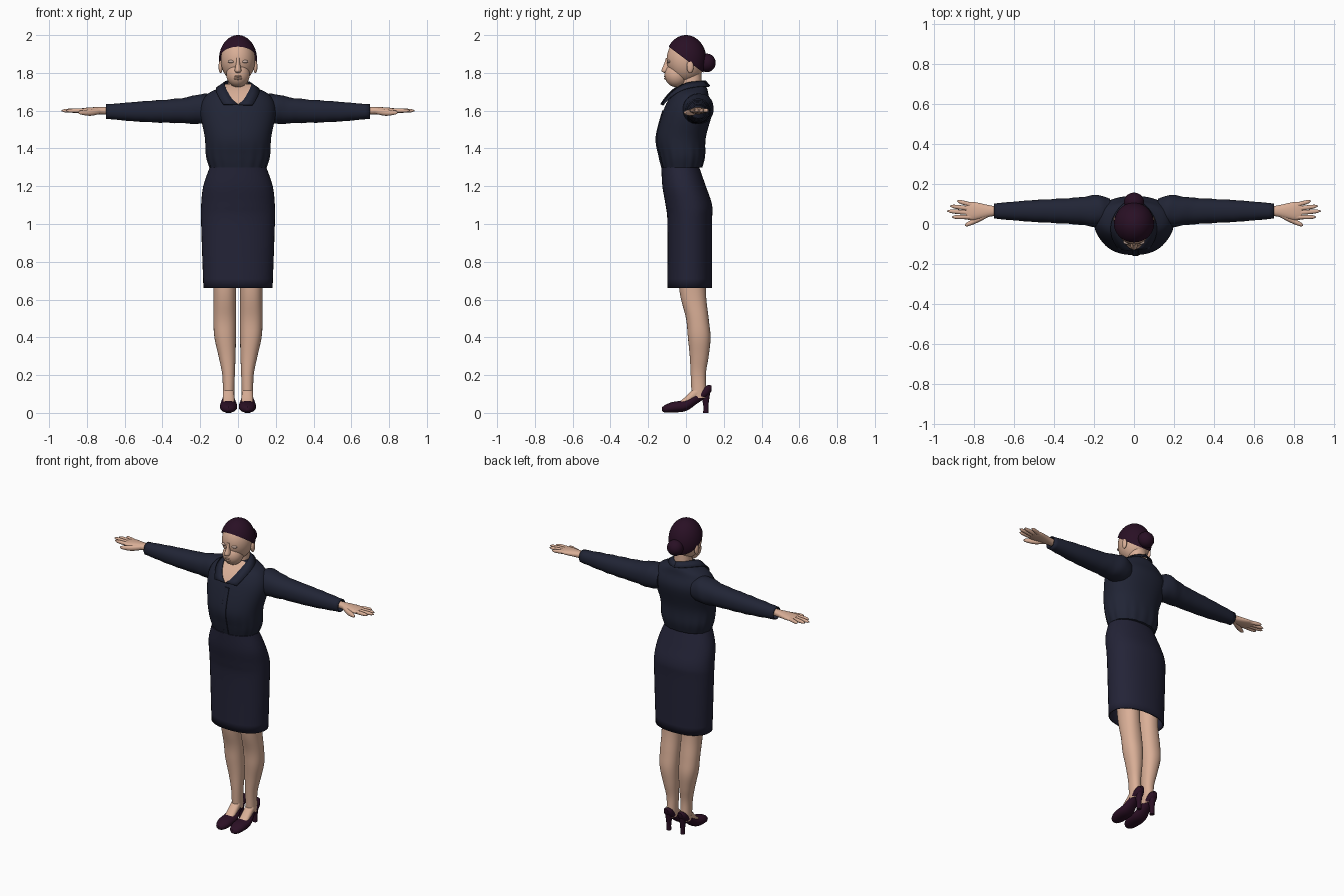
import bpy, bmesh
from math import sin, cos, pi, copysign
from mathutils import Matrix, Vector

default_cube = bpy.data.objects.get("Cube")
if default_cube:
    bpy.data.objects.remove(default_cube, do_unlink=True)


def material(name, *colour):
    mat = bpy.data.materials.new(name)
    mat.use_nodes = True
    mat.diffuse_color = (*colour, 1)
    shader = mat.node_tree.nodes["Principled BSDF"]
    shader.inputs["Base Color"].default_value = (*colour, 1)
    return mat


SKIN = material("skin", .7, .43, .31)
EYE = material("pale_eye", .58, .42, .36)
BLOUSE = material("navy_blouse", .015, .018, .036)
SKIRT = material("navy_skirt", .017, .017, .038)
HAIR = material("dark_plum_hair", .022, .005, .018)
SHOE = material("dark_plum_shoe", .024, .005, .018)


def finish(name, bm, mat, thickness=0):
    """Turn a bmesh into an object, smooth except at sharp edges."""
    bmesh.ops.recalc_face_normals(bm, faces=bm.faces)
    for face in bm.faces:
        face.smooth = True
    for edge in bm.edges:
        edge.smooth = edge.calc_face_angle(0) < .8
    mesh = bpy.data.meshes.new(name)
    bm.to_mesh(mesh)
    bm.free()
    mesh.materials.append(mat)
    obj = bpy.data.objects.new(name, mesh)
    bpy.context.collection.objects.link(obj)
    if thickness:
        solidify = obj.modifiers.new("thickness", "SOLIDIFY")
        solidify.thickness = thickness
        solidify.offset = -1


def smooth_rings(rings, steps=5):
    """Pass a smooth spline through the given rings."""
    keys = [Vector((*ring[:4], ring[-1])) for ring in rings]
    result = [keys[0]]
    for i in range(len(keys) - 1):
        a, b = keys[i], keys[i + 1]
        before = keys[max(i - 1, 0)]
        after = keys[min(i + 2, len(keys) - 1)]
        for step in range(1, steps + 1):
            f = step / steps
            ease = f * f * (3 - 2 * f)
            leave = (b - before) / 2 * f * (1 - f) ** 2
            arrive = (after - a) / 2 * f * f * (1 - f)
            result.append(a.lerp(b, ease) + leave - arrive)
    return result


def loft(name, axis, rings, mat, at=(0, 0, 0), side=1, sides=40, power=2.2,
         open_start=False, open_end=False, thickness=0, fold=None):
    """Skin rings (position, centre u, centre v, radius u[, radius v])."""
    bm = bmesh.new()
    loops = []
    for t, u, v, radius_u, radius_v in smooth_rings(rings):
        loop = []
        for i in range(sides):
            angle = 2 * pi * i / sides
            c, s = cos(angle), sin(angle)
            swell = 1 + fold(t, angle) if fold else 1
            point = [u + swell * radius_u * copysign(abs(c) ** (2 / power), c),
                     v + swell * radius_v * copysign(abs(s) ** (2 / power), s)]
            point.insert("xyz".index(axis), t)
            point = Vector(point) + Vector(at)
            point.x *= side
            loop.append(bm.verts.new(point))
        loops.append(loop)
    for low, high in zip(loops, loops[1:]):
        for i in range(sides):
            bm.faces.new((low[i - 1], low[i], high[i], high[i - 1]))
    if not open_start:
        bm.faces.new(loops[0])
    if not open_end:
        bm.faces.new(loops[-1])
    finish(name, bm, mat, thickness)


def ball(name, centre, size, mat, cut=None):
    """Ellipsoid, optionally keeping only what lies above a plane."""
    bm = bmesh.new()
    bmesh.ops.create_uvsphere(bm, u_segments=40, v_segments=28, radius=1)
    place = Matrix.Translation(centre) @ Matrix.Diagonal((*size, 1))
    bmesh.ops.transform(bm, matrix=place, verts=bm.verts)
    if cut:
        point, normal = cut
        geometry = bm.verts[:] + bm.edges[:] + bm.faces[:]
        bmesh.ops.bisect_plane(bm, geom=geometry, plane_co=point,
                               plane_no=normal, clear_inner=True)
        rim = [edge for edge in bm.edges if edge.is_boundary]
        bmesh.ops.holes_fill(bm, edges=rim)
    finish(name, bm, mat)


def sheet(name, first, second, mat, thickness=0):
    """Strip of faces between two lines of points."""
    bm = bmesh.new()
    a, b = ([bm.verts.new(p) for p in line] for line in (first, second))
    for i in range(1, len(a)):
        bm.faces.new((a[i - 1], a[i], b[i], b[i - 1]))
    finish(name, bm, mat, thickness)


# Skirt with an open hem
loft("pencil_skirt", "z", [
    (.66, 0, .02, .183, .118), (1, 0, .02, .195, .118), (1.1, 0, .015, .195, .123),
    (1.2, 0, -.01, .184, .115), (1.3, 0, -.03, .15, .1)],
    SKIRT, open_start=True, thickness=.008)

# Blouse body gathered at the waist, with a front placket
body = [(.3, 0, -.02, .15, .105), (.36, 0, -.02, .168, .12), (.46, 0, -.025, .176, .13),
        (.6, 0, .01, .2, .13), (.68, 0, .02, .17, .1), (.72, 0, .03, .1, .08),
        (.74, 0, .03, .06, .06)]


def gathers(height, angle):
    return .014 * cos(16 * angle) * max(0, min(1, 4 - 9 * height))


loft("blouse_body", "z", body, BLOUSE, at=(0, 0, 1), sides=96, fold=gathers)
placket = [(z, 0, y - depth, .015, .006) for z, x, y, width, depth in body[:4]]
loft("button_placket", "z", placket, BLOUSE, at=(.007, 0, 1), power=5)


# Collar and neckline share the fold line, running from nape (0) to chest (1)
def fold_point(s, side):
    return (side * .07 * abs(sin(pi * s)) ** .6, .1 - .232 * s, 1.757 - .125 * s ** 3)


def edge_point(s, side):
    return (side * .115 * sin(.83 * pi * s) ** .6, .125 - .25 * s, 1.73 - .1 * s ** 3)


count = 16
for side, tag in ((1, "left"), (-1, "right")):
    run = [i / count for i in range(count + 1)]
    sheet(tag + "_collar", [fold_point(s, side) for s in run],
          [edge_point(s, side) for s in run], BLOUSE, thickness=.005 * side)
chest = run[count // 2:]
sheet("open_neckline", [fold_point(s, 1) for s in chest],
      [fold_point(s, -1) for s in chest], SKIN)

# Neck and head
loft("neck", "z", [(1.68, 0, .03, .055), (1.84, 0, .03, .05)], SKIN)
ball("skull", (0, 0, 1.87), (.091, .102, .12), SKIN)
ball("jaw", (0, -.05, 1.79), (.062, .063, .066), SKIN)
loft("nose", "z", [(0, 0, 0, .01, .015), (.012, 0, 0, .018, .03), (.05, 0, 0, .01, .015),
                   (.08, 0, 0, .008, .006)], SKIN, at=(0, -.1, 1.8))
for name, height in (("upper_lip", 1.782), ("lower_lip", 1.77)):
    ball(name, (0, -.103, height), (.022, .013, .007), SKIN)

# Hair cut along a sloping hairline, with a bun
hairline = (Vector((0, -.1, 1.945)), Vector((0, .6, .8)))
ball("hair", (0, 0, 1.87), (.101, .108, .13), HAIR, cut=hairline)
ball("hair_bun", (0, .11, 1.853), (.05, .047, .049), HAIR)


def finger_rings(base, tip, reach, radius):
    """Straight finger with a rounded end."""
    for i in range(9):
        f = i / 8
        r = radius * (1.05 - f ** 5) ** .5
        yield (.81 + (reach - .81) * f, base + (tip - base) * f, 0, r)


def sleeve_creases(x, angle):
    return .025 * sin(70 * x + 2 * angle)


for side, tag in ((1, "left_"), (-1, "right_")):
    # Face sides
    ball(tag + "eye", (side * .036, -.09, 1.86), (.018, .012, .008), EYE)
    ball(tag + "ear", (side * .092, .022, 1.832), (.011, .018, .033), SKIN)

    # Arm, measured from its own centre line
    arm = (0, .065, 1.6)
    loft(tag + "sleeve", "x", [
        (.12, 0, .01, .06), (.18, 0, .01, .08), (.3, 0, 0, .066), (.5, 0, -.005, .055),
        (.7, 0, -.005, .038)], BLOUSE, at=arm, side=side,
        open_end=True, thickness=.006, fold=sleeve_creases)
    loft(tag + "palm", "x", [
        (.66, 0, 0, .02), (.72, 0, 0, .028, .02), (.8, 0, 0, .045, .016),
        (.84, 0, 0, .042, .01)], SKIN, at=arm, side=side)
    fingers = {"index": (-.03, -.03, .91), "middle": (-.01, 0, .935),
               "ring": (.01, .025, .92), "little": (.03, .05, .885)}
    for finger, (base, tip, reach) in fingers.items():
        loft(tag + finger + "_finger", "x", list(finger_rings(base, tip, reach, .011)),
             SKIN, at=arm, side=side, sides=16)
    loft(tag + "thumb", "x", [
        (.72, -.01, 0, .015), (.78, -.04, -.01, .017), (.83, -.065, -.01, .011),
        (.845, -.07, -.01, .005)], SKIN, at=arm, side=side, sides=16)

    # Leg
    loft(tag + "leg", "z", [
        (.08, .05, .07, .03, .04), (.2, .05, .065, .033, .04), (.3, .058, .07, .045, .05),
        (.4, .068, .07, .057, .06), (.5, .07, .06, .06), (.65, .07, .035, .06, .07),
        (.9, .075, .03, .07, .08)], SKIN, side=side)

    # Foot, pump and heel, measured from the middle of the sole
    sole = (.05, 0, 0)
    loft(tag + "foot", "y", [
        (-.06, 0, .04, .02, .01), (-.02, 0, .05, .03, .02), (.06, 0, .11, .03, .04)],
        SKIN, at=sole, side=side)
    loft(tag + "pump", "y", [
        (-.126, 0, .02, .01), (-.11, 0, .022, .03, .02), (-.07, 0, .03, .044, .028),
        (0, 0, .04, .044, .03), (.06, 0, .08, .03), (.11, 0, .115, .03), (.135, 0, .13, .015)],
        SHOE, at=sole, side=side)
    loft(tag + "heel", "z", [
        (0, 0, .105, .014), (.05, 0, .105, .015), (.12, 0, .1, .025, .03)],
        SHOE, at=sole, side=side)
